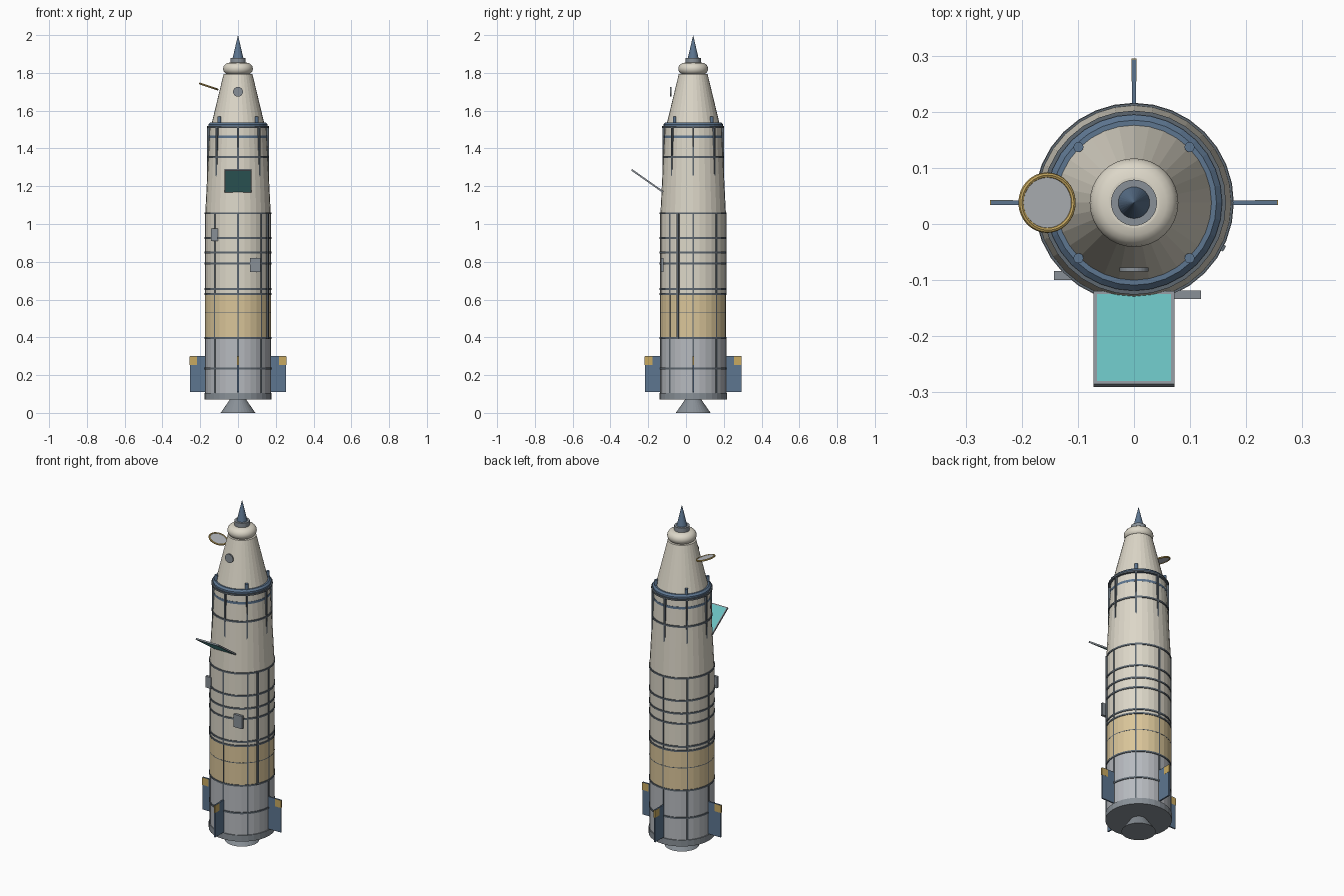
import bpy, bmesh, math
from mathutils import Matrix, Vector

if "Cube" in bpy.data.objects:
    bpy.data.objects.remove(bpy.data.objects["Cube"])

AXIS_Y = 0.038          # the hull axis sits a little behind the origin
SIDES = 32


def material(name, r, g, b):
    m = bpy.data.materials.new(name)
    m.use_nodes = True
    m.diffuse_color = (r, g, b, 1)
    m.node_tree.nodes["Principled BSDF"].inputs["Base Color"].default_value = (r, g, b, 1)
    return m


CREAM = material("cream paint", 0.72, 0.68, 0.58)
SAND = material("sand band", 0.70, 0.56, 0.32)
GREY = material("light grey metal", 0.47, 0.49, 0.52)
STEEL = material("steel grey", 0.25, 0.28, 0.31)
RIB = material("dark rib grey", 0.11, 0.135, 0.16)
BLUE = material("slate blue", 0.11, 0.18, 0.28)
GOLD = material("gold", 0.58, 0.40, 0.12)
TEAL = material("teal panel", 0.14, 0.51, 0.51)


def finish(name, bm, *mats):
    bmesh.ops.recalc_face_normals(bm, faces=bm.faces)
    mesh = bpy.data.meshes.new(name)
    bm.to_mesh(mesh)
    bm.free()
    for m in mats:
        mesh.materials.append(m)
    ob = bpy.data.objects.new(name, mesh)
    bpy.context.collection.objects.link(ob)
    return ob


def lathe(name, profile, mat, sides=SIDES, closed=False):
    """Spin (radius, height) points about the hull axis."""
    bm = bmesh.new()
    rings = []
    for r, z in profile:
        if r == 0:
            rings.append([bm.verts.new((0, AXIS_Y, z))] * sides)
        else:
            rings.append([bm.verts.new((r * math.cos(math.tau * i / sides),
                                        AXIS_Y + r * math.sin(math.tau * i / sides), z))
                          for i in range(sides)])
    pairs = list(zip(rings, rings[1:]))
    if closed:
        pairs.append((rings[-1], rings[0]))
    for a, b in pairs:
        for i in range(sides):
            j = (i + 1) % sides
            bm.faces.new(list(dict.fromkeys((a[i], a[j], b[j], b[i]))))
    if not closed:
        for ring in (rings[0], rings[-1]):
            if ring[0] is not ring[1]:
                bm.faces.new(ring)
    return finish(name, bm, mat)


def hoop(name, r, z, mat, half=0.005, depth=0.012, sides=SIDES):
    return lathe(name, [(r - depth, z - half), (r, z - half), (r, z + half), (r - depth, z + half)],
                 mat, sides, True)


def box(name, center, size, mat, angle=0.0):
    """Box placed in the hull's frame, then turned about the hull axis."""
    bm = bmesh.new()
    m = (Matrix.Translation((0, AXIS_Y, 0)) @ Matrix.Rotation(angle, 4, 'Z')
         @ Matrix.Translation(center) @ Matrix.Diagonal((*size, 1)))
    bmesh.ops.create_cube(bm, size=1, matrix=m)
    return finish(name, bm, mat)


def disc(name, matrix, r, depth, mat, sides=24):
    bm = bmesh.new()
    bmesh.ops.create_cone(bm, cap_ends=True, segments=sides, radius1=r, radius2=r,
                          depth=depth, matrix=matrix)
    return finish(name, bm, mat)


# Hull sections, bottom to top
R = 0.173
lathe("engine_nozzle", [(0.092, 0), (0.042, 0.072)], STEEL)
lathe("base_ring", [(0.178, 0.07), (0.178, 0.106)], STEEL)
lathe("engine_section", [(R, 0.1), (R, 0.4)], GREY)
lathe("sand_section", [(R + 0.001, 0.4), (R + 0.001, 0.628)], SAND)
lathe("main_section", [(R, 0.628), (R, 1.06)], CREAM)
lathe("tapered_section", [(R, 1.06), (0.15, 1.52)], CREAM)
lathe("shoulder_ring", [(0.157, 1.508), (0.157, 1.528), (0.147, 1.538)], BLUE)
lathe("nose_cone", [(0.14, 1.53), (0.076, 1.795)], CREAM)
bulge = [(0.045 + 0.034 * math.cos(a), 1.822 + 0.032 * math.sin(a))
         for a in [math.pi * (k / 8 - 0.5) for k in range(9)]]
dome = lathe("nose_bulge", bulge, CREAM)
dome.data.polygons.foreach_set("use_smooth", [len(p.vertices) == 4 for p in dome.data.polygons])
lathe("nose_collar", [(0.041, 1.85), (0.041, 1.88)], STEEL)
lathe("nose_spike", [(0.0285, 1.878), (0, 2.0)], BLUE)

# Horizontal hoops
for z in (0.235, 0.397, 0.63, 0.655, 0.79, 0.85, 0.925, 1.057):
    hoop("hull_hoop", R + 0.004, z, RIB)
hoop("upper_hoop", 0.163, 1.355, RIB)
hoop("shoulder_hoop", 0.164, 1.513, RIB, half=0.005, depth=0.02)
hoop("sand_seam", R + 0.0015, 0.53, RIB, half=0.002)
hoop("blue_seam", 0.1535, 1.462, BLUE, half=0.007, sides=48)

# Vertical stringers, eight around
for k in range(8):
    a = k * math.pi / 4
    box("lower_stringer", (R - 0.004, 0, 0.25), (0.014, 0.009, 0.3), RIB, a)
    box("sand_stringer", (R - 0.005, 0, 0.514), (0.014, 0.006, 0.23), RIB, a)
    box("middle_stringer", (R - 0.004, 0, 0.843), (0.014, 0.009, 0.43), RIB, a)
    box("upper_stringer", (0.155, 0, 1.355), (0.016, 0.009, 0.31), RIB, a)
box("cable_conduit", (R, 0, 0.725), (0.016, 0.011, 0.66), RIB, math.radians(-27))

# Four fins with gold corner caps
for k in range(4):
    a = k * math.pi / 2
    box("fin", (0.21, 0, 0.205), (0.09, 0.008, 0.19), BLUE, a)
    box("fin_cap", (0.2365, 0, 0.276), (0.041, 0.009, 0.043), GOLD, a)

# Studs around the nose base
for k in range(4):
    a = math.pi / 4 + k * math.pi / 2
    p = (0.14 * math.cos(a), AXIS_Y + 0.14 * math.sin(a), 1.552)
    disc("nose_stud", Matrix.Translation(p), 0.009, 0.036, BLUE, 12)

# Equipment boxes on the front
box("upper_equipment_box", (-0.124, -0.092 - AXIS_Y, 0.943), (0.038, 0.016, 0.066), STEEL)
box("lower_equipment_box", (0.092, -0.126 - AXIS_Y, 0.783), (0.055, 0.015, 0.075), STEEL)

# Porthole
disc("porthole", Matrix.Translation((0, -0.081, 1.7)) @ Matrix.Rotation(math.pi / 2, 4, 'X'),
     0.026, 0.007, STEEL)

# Angled panel: a slab with inset teal faces on both sides
inner, outer = Vector((0, -0.122, 1.17)), Vector((0, -0.288, 1.287))
span = outer - inner
tilt = math.atan2(span.z, -span.y)
bm = bmesh.new()
bmesh.ops.create_cube(bm, size=1, matrix=Matrix.Translation((inner + outer) / 2)
                      @ Matrix.Rotation(-tilt, 4, 'X')
                      @ Matrix.Diagonal((0.145, span.length, 0.009, 1)))
wide = sorted(bm.faces, key=lambda f: f.calc_area())[-2:]
bmesh.ops.inset_individual(bm, faces=wide, thickness=0.009)
for f in wide:
    f.material_index = 1
finish("front_panel", bm, STEEL, TEAL)

# Dish with a gold rim
place = Matrix.Translation((-0.155, AXIS_Y, 1.728)) @ Matrix.Rotation(0.33, 4, 'Y')
disc("dish_plate", place, 0.05, 0.004, GREY, 32)
bpy.ops.mesh.primitive_torus_add(major_radius=0.049, minor_radius=0.005,
                                 major_segments=32, minor_segments=8)
rim = bpy.context.object
rim.name = "dish_rim"
rim.matrix_world = place
rim.data.materials.append(GOLD)
